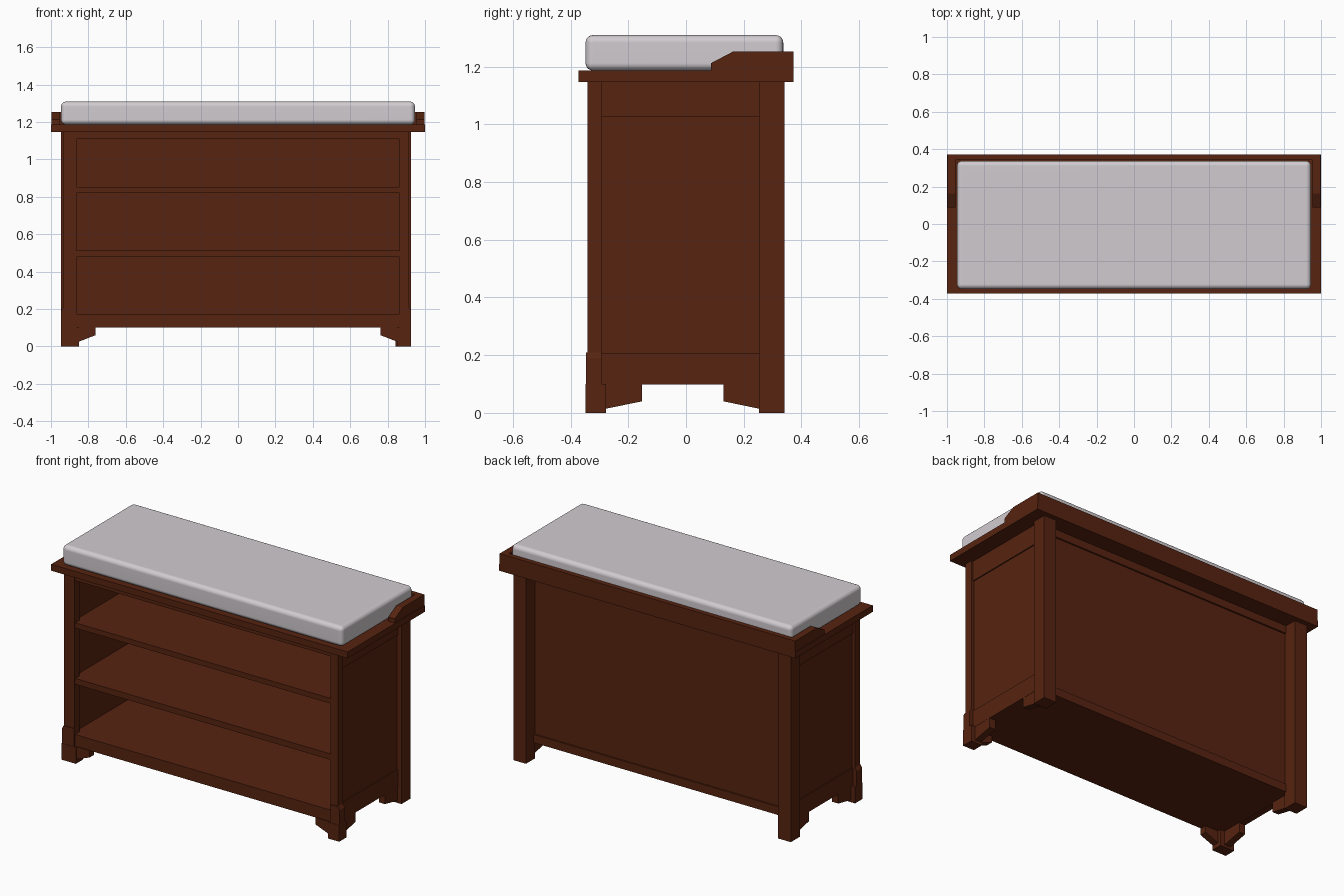
import bpy, bmesh

if "Cube" in bpy.data.objects:
    bpy.data.objects.remove(bpy.data.objects["Cube"])

def material(name, rgb):
    m = bpy.data.materials.new(name)
    m.diffuse_color = (*rgb, 1)
    m.use_nodes = True
    m.node_tree.nodes["Principled BSDF"].inputs["Base Color"].default_value = m.diffuse_color
    return m

WOOD = material("dark red wood", (0.095, 0.017, 0.005))
FABRIC = material("light grey fabric", (0.64, 0.60, 0.63))

def finish(name, bm, mat):
    bmesh.ops.recalc_face_normals(bm, faces=bm.faces)
    me = bpy.data.meshes.new(name)
    bm.to_mesh(me)
    bm.free()
    me.materials.append(mat)
    ob = bpy.data.objects.new(name, me)
    bpy.context.collection.objects.link(ob)
    return ob

def box(name, x, y, z, mat=WOOD):
    bm = bmesh.new()
    bmesh.ops.create_cube(bm, size=1)
    for v in bm.verts:
        v.co = [(a + b) / 2 + c * (b - a) for (a, b), c in zip((x, y, z), v.co)]
    return finish(name, bm, mat)

def prism(name, profile, axis, lo, hi):
    """Extrude a (horizontal, z) profile along axis 'x' or 'y'."""
    bm = bmesh.new()
    def put(p, d):
        return bm.verts.new((d, p[0], p[1]) if axis == 'x' else (p[0], d, p[1]))
    a = [put(p, lo) for p in profile]
    b = [put(p, hi) for p in profile]
    bm.faces.new(a)
    bm.faces.new(b[::-1])
    n = len(a)
    for i in range(n):
        bm.faces.new((a[i], a[(i + 1) % n], b[(i + 1) % n], b[i]))
    return finish(name, bm, WOOD)

def span(s, a, b):
    return tuple(sorted((s * a, s * b)))

# top board with a guard rail along the back
box("top_board", (-1, 1), (-0.372, 0.372), (1.147, 1.186))
box("back_guard_rail", (-0.955, 0.955), (0.342, 0.372), (1.186, 1.252))

# shelves and front rails
box("bottom_shelf", (-0.89, 0.89), (-0.338, 0.25), (0.10, 0.172))
box("middle_shelf", (-0.89, 0.89), (-0.336, 0.25), (0.477, 0.513))
box("upper_shelf", (-0.89, 0.89), (-0.336, 0.25), (0.82, 0.852))
box("front_top_rail", (-0.89, 0.88), (-0.338, -0.30), (1.11, 1.147))

# back panel and its rails
box("back_panel", (-0.89, 0.89), (0.235, 0.256), (0.10, 1.147))
box("back_bottom_rail", (-0.87, 0.85), (0.25, 0.266), (0.10, 0.15))
box("back_top_rail", (-0.87, 0.85), (0.25, 0.266), (1.10, 1.147))

for s, side in ((-1, "left"), (1, "right")):
    out = 0.946 if s < 0 else 0.926       # outer face of the posts
    # posts; the front ones have a slightly wider foot
    box(side + "_front_post", span(s, 0.863, out - 0.012), (-0.342, -0.293), (0, 1.147))
    box(side + "_front_foot", span(s, 0.85, out), (-0.348, -0.278), (0, 0.10))
    prism(side + "_front_foot_flare",
          [(s * 0.863, 0.10), (s * out, 0.10), (s * out, 0.19),
           (s * (out - 0.012), 0.21), (s * 0.863, 0.21)], 'y', -0.346, -0.293)
    box(side + "_back_post", span(s, out - 0.085, out), (0.253, 0.341), (0, 1.147))
    # recessed side panel with rails
    p = out - 0.032
    box(side + "_side_panel", span(s, p - 0.03, p), (-0.30, 0.26), (0.098, 1.147))
    box(side + "_side_top_rail", span(s, p - 0.02, p + 0.007), (-0.30, 0.26), (1.025, 1.147))
    box(side + "_side_bottom_rail", span(s, p - 0.02, p + 0.007), (-0.30, 0.26), (0.098, 0.205))
    # foot brackets
    prism(side + "_front_bracket",
          [(s * 0.87, 0.018), (s * 0.762, 0.06), (s * 0.762, 0.102), (s * 0.87, 0.102)],
          'y', -0.342, -0.30)
    for name, a, b in (("front", -0.28, -0.153), ("back", 0.256, 0.13)):
        prism(f"{side}_side_{name}_bracket",
              [(a, 0.014), (b, 0.04), (b, 0.102), (a, 0.102)],
              'x', *span(s, p - 0.035, p + 0.006))
    # guard rail with sloped front end
    prism(side + "_guard_rail",
          [(0.087, 1.186), (0.372, 1.186), (0.372, 1.252), (0.163, 1.252), (0.087, 1.212)],
          'x', *span(s, 0.954, 0.997))

# padded cushion
cushion = box("cushion", (-0.946, 0.946), (-0.348, 0.337), (1.186, 1.309), FABRIC)
bev = cushion.modifiers.new("round", 'BEVEL')
bev.width = 0.026
bev.segments = 5
for poly in cushion.data.polygons:
    poly.use_smooth = True
wn = cushion.modifiers.new("normals", 'WEIGHTED_NORMAL')
